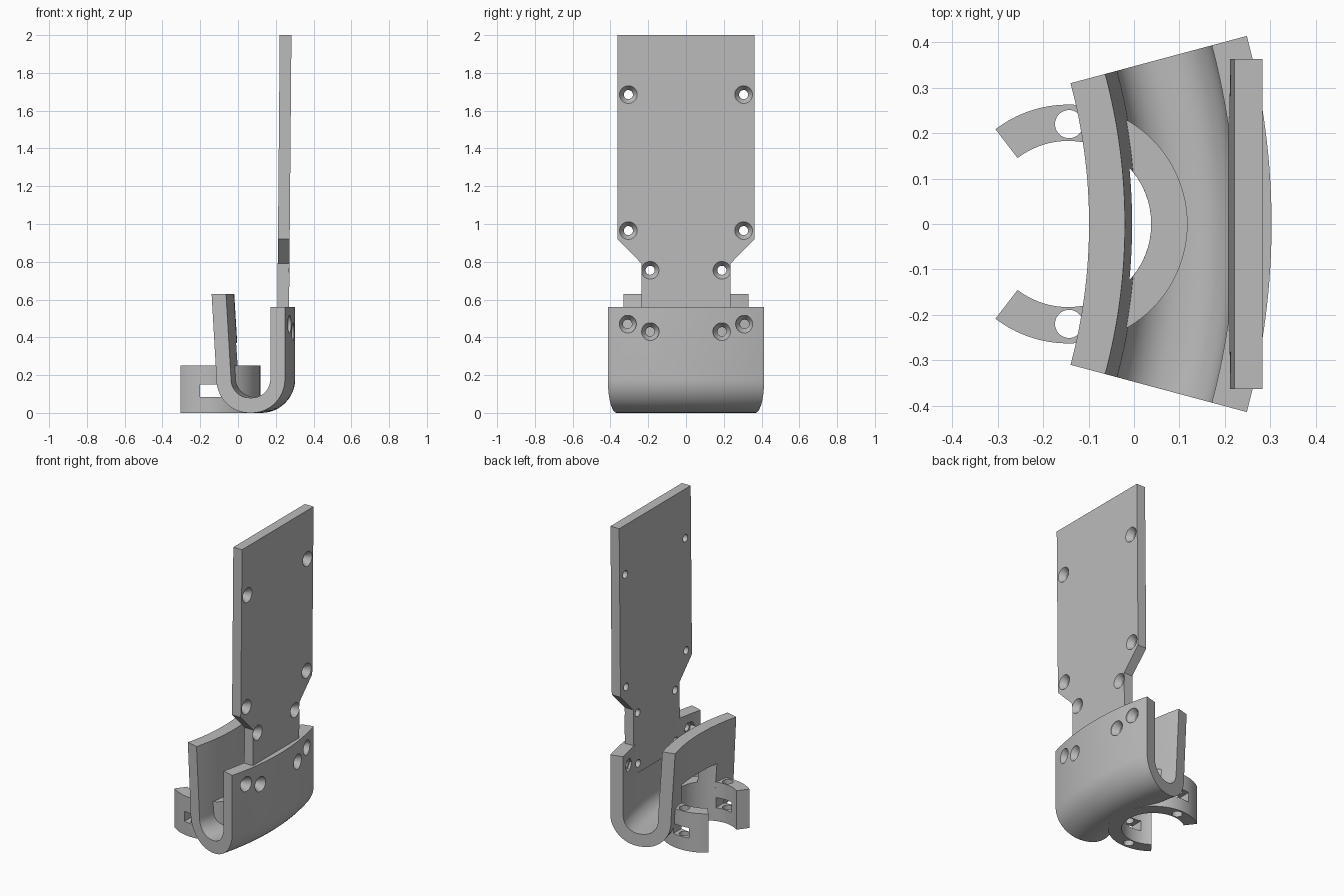
import bpy, bmesh, math
from mathutils import Matrix, Vector

if "Cube" in bpy.data.objects:
    bpy.data.objects.remove(bpy.data.objects["Cube"])

grey = bpy.data.materials.new("plain grey")
grey.diffuse_color = (0.5, 0.5, 0.5, 1)
grey.use_nodes = True
grey.node_tree.nodes["Principled BSDF"].inputs["Base Color"].default_value = grey.diffuse_color


def make(name, bm):
    bmesh.ops.recalc_face_normals(bm, faces=bm.faces)
    me = bpy.data.meshes.new(name)
    bm.to_mesh(me)
    bm.free()
    me.materials.append(grey)
    ob = bpy.data.objects.new(name, me)
    bpy.context.collection.objects.link(ob)
    return ob


def bridge(name, sections, closed=False):
    """Skin a row of matching closed sections, capped at both ends."""
    bm = bmesh.new()
    rows = [[bm.verts.new(p) for p in s] for s in sections]
    n = len(rows[0])
    for a, b in zip(rows, rows[1:]):
        for i in range(n):
            j = (i + 1) % n
            bm.faces.new((a[i], a[j], b[j], b[i]))
    bm.faces.new(rows[0])
    bm.faces.new(rows[-1])
    return make(name, bm)


def sweep(name, profile, cx, half_angle, steps):
    """Turn an (r, z) profile about a vertical axis at x = cx."""
    angles = [math.radians(half_angle) * (2 * k / steps - 1) for k in range(steps + 1)]
    return bridge(name, [[(cx + r * math.cos(a), r * math.sin(a), z) for r, z in profile]
                         for a in angles])


def upright(name, x, y, r, z0, z1, n=64):
    ring = [(x + r * math.cos(2 * math.pi * i / n), y + r * math.sin(2 * math.pi * i / n))
            for i in range(n)]
    return bridge(name, [[(px, py, z) for px, py in ring] for z in (z0, z1)])


def lathe_x(name, y, z, profile, n=32, turn=0.0):
    """Sections (x, r) along the x axis."""
    return bridge(name, [[(x, y + r * math.cos(2 * math.pi * i / n + turn),
                           z + r * math.sin(2 * math.pi * i / n + turn)) for i in range(n)]
                         for x, r in profile])


def box(name, x0, x1, y0, y1, z0, z1):
    return bridge(name, [[(x, y0, z0), (x, y1, z0), (x, y1, z1), (x, y0, z1)]
                         for x in (x0, x1)])


def cut(ob, cutters):
    for c in cutters:
        m = ob.modifiers.new("cut", 'BOOLEAN')
        m.operation = 'DIFFERENCE'
        m.solver = 'EXACT'
        m.object = c
        bpy.context.view_layer.objects.active = ob
        bpy.ops.object.modifier_apply(modifier=m.name)


def arc(cx, cz, r, a0, a1, n=12):
    return [(cx + r * math.cos(math.radians(a0 + (a1 - a0) * i / n)),
             cz + r * math.sin(math.radians(a0 + (a1 - a0) * i / n))) for i in range(n + 1)]


# Curved hook: U profile swept through 30 degrees
AXIS = -1.297
profile = ([(1.60, 0.56)] + arc(1.42, 0.18, 0.18, 0, -90) + arc(1.404, 0.18, 0.18, -90, -183)
           + [(1.198, 0.63), (1.277, 0.63)]
           + arc(1.404, 0.18, 0.10, -183, -90) + arc(1.42, 0.18, 0.10, -90, 0)
           + [(1.52, 0.56)])
hook = sweep("hook", profile, AXIS, 15, 32)

# Open clip ring under the hook
CX = -0.145
ring = sweep("clip_ring", [(0.183, 0), (0.263, 0), (0.263, 0.25), (0.183, 0.25)], CX, 127.5, 64)

# Upright plate with a narrowed neck, leaning slightly outward
half = [(0.235, 0.37), (0.235, 0.79), (0.363, 0.92), (0.363, 2.0)]
outline = half + [(-y, z) for y, z in reversed(half)]


def back_x(z):
    return 0.207 + 0.014 * (z - 0.4) / 1.6


plate = bridge("upright_plate", [[(back_x(z) + t, y, z) for y, z in outline] for t in (0, 0.062)])

# Cutters: countersunk screw holes, nut pockets, pin holes and slots
plate_cuts, hook_cuts, ring_cuts = [], [], []


def screw(y, z, xs):
    return lathe_x("screw_cutter", y, z, [(xs - 0.16, 0.024), (xs - 0.035, 0.024),
                                          (xs, 0.047), (xs + 0.1, 0.047)])


for s in (-1, 1):
    for y, z in ((0.305, 1.685), (0.305, 0.965), (0.19, 0.755)):
        plate_cuts.append(screw(s * y, z, back_x(z) + 0.062))
    low = screw(s * 0.19, 0.43, 0.288)
    plate_cuts.append(low)
    hook_cuts += [low, screw(s * 0.31, 0.47, 0.27)]
    hook_cuts.append(lathe_x("nut_cutter", s * 0.31, 0.47, [(0.10, 0.042), (0.212, 0.042)], 6))
    ring_cuts.append(upright("pin_cutter", -0.143, s * 0.22, 0.031, -0.1, 0.4, 32))
    ring_cuts.append(box("slot_cutter", -0.2, -0.09, s * 0.12, s * 0.3, 0.085, 0.15))

# Clearance for the rod held by the clip ring
hook_cuts.append(upright("rod_cutter", CX, 0, 0.183, -0.1, 0.37))

cut(hook, hook_cuts)
cut(ring, ring_cuts)
cut(plate, plate_cuts)
for c in set(plate_cuts + hook_cuts + ring_cuts):
    bpy.data.objects.remove(c)

# Smooth the curves, keep the edges crisp
for ob in (hook, ring, plate):
    bpy.ops.object.select_all(action='DESELECT')
    ob.select_set(True)
    bpy.context.view_layer.objects.active = ob
    bpy.ops.object.shade_smooth_by_angle(angle=math.radians(30))
